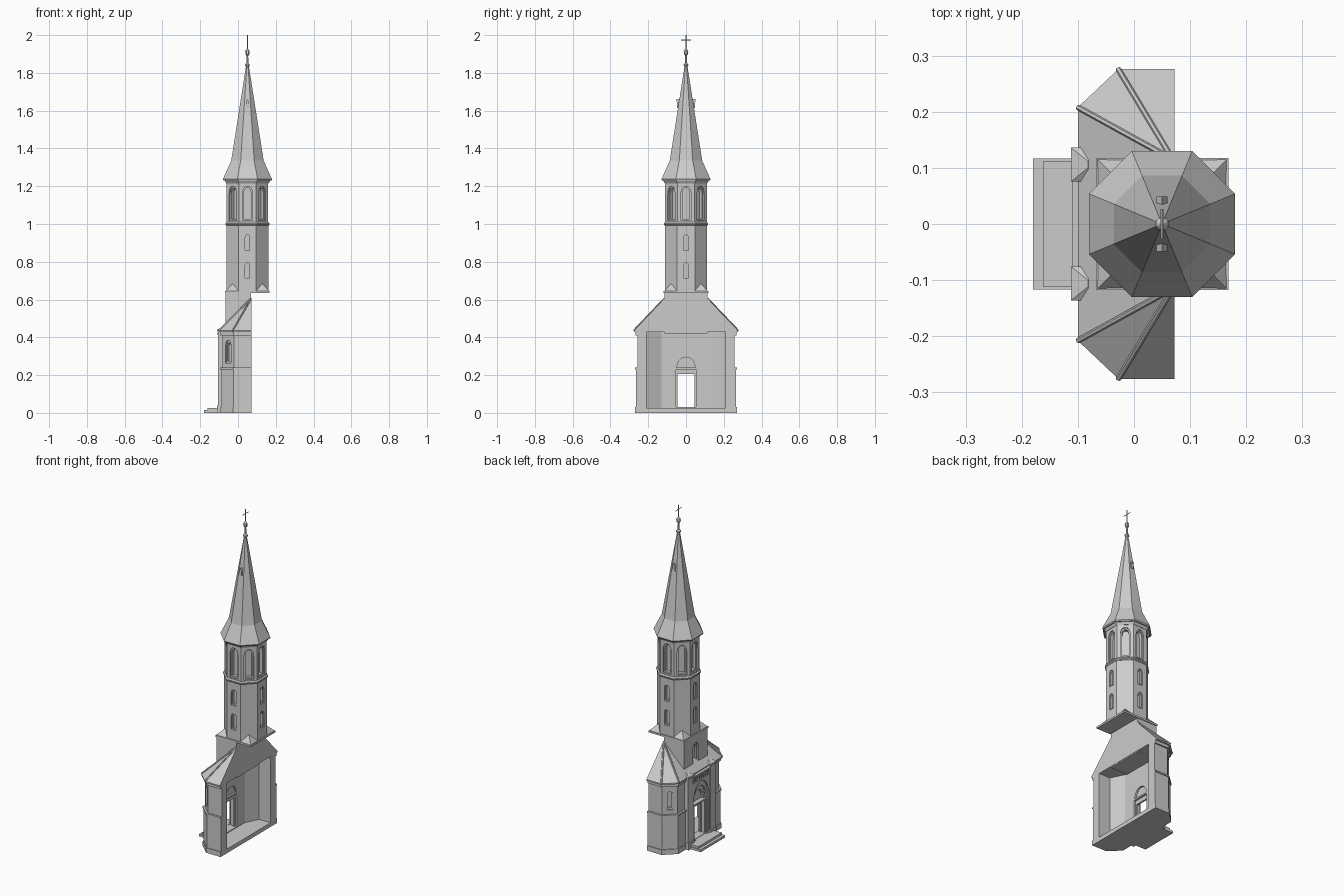
import bpy, bmesh, math
from mathutils import Vector

if "Cube" in bpy.data.objects:
    bpy.data.objects.remove(bpy.data.objects["Cube"], do_unlink=True)

stone = bpy.data.materials.new("stone_grey")
stone.use_nodes = True
GREY = (0.6, 0.6, 0.59, 1)
stone.diffuse_color = GREY
stone.node_tree.nodes["Principled BSDF"].inputs["Base Color"].default_value = GREY

CX = 0.05  # tower axis
TOWER = Vector((CX, 0, 0))


def finish(name, bm):
    bmesh.ops.recalc_face_normals(bm, faces=bm.faces)
    mesh = bpy.data.meshes.new(name)
    bm.to_mesh(mesh)
    bm.free()
    mesh.materials.append(stone)
    obj = bpy.data.objects.new(name, mesh)
    bpy.context.collection.objects.link(obj)
    return obj


def skin(bm, rings):
    """Bridge equal rings of points and cap both ends."""
    rows = [[bm.verts.new(p) for p in ring] for ring in rings]
    n = len(rows[0])
    for a, b in zip(rows, rows[1:]):
        for i in range(n):
            j = (i + 1) % n
            bm.faces.new((a[i], a[j], b[j], b[i]))
    bm.faces.new(rows[0])
    bm.faces.new(rows[-1])


def prism(name, plan, z0, z1):
    bm = bmesh.new()
    skin(bm, [[(x, y, z) for x, y in plan] for z in (z0, z1)])
    return finish(name, bm)


def box(name, x0, x1, y0, y1, z0, z1):
    return prism(name, [(x0, y0), (x1, y0), (x1, y1), (x0, y1)], z0, z1)


def hull(name, points):
    bm = bmesh.new()
    verts = [bm.verts.new(p) for p in points]
    bmesh.ops.convex_hull(bm, input=verts)
    bmesh.ops.dissolve_limit(bm, angle_limit=0.01, verts=bm.verts, edges=bm.edges)
    return finish(name, bm)


def octagon(name, profile):
    """Loft of octagons on the tower axis; profile holds (apothem, z)."""
    bm = bmesh.new()
    k = 1 / math.cos(math.pi / 8)
    skin(bm, [[(CX + r * k * math.cos((i + 0.5) * math.pi / 4),
                r * k * math.sin((i + 0.5) * math.pi / 4), z) for i in range(8)]
              for r, z in profile])
    return finish(name, bm)


def rod(name, p, q, r, sides=6):
    p, q = Vector(p), Vector(q)
    turn = (q - p).to_track_quat('Z', 'Y')
    circle = [turn @ Vector((r * math.cos(t), r * math.sin(t), 0))
              for t in (math.tau * i / sides for i in range(sides))]
    bm = bmesh.new()
    skin(bm, [[e + c for c in circle] for e in (p, q)])
    return finish(name, bm)


def lancet(bm, centre, angle, near, far, w, z0, z1, u0=0, arch=True):
    """Pointed-arch block facing the given angle."""
    n = Vector((math.cos(angle), math.sin(angle), 0))
    t = Vector((-n.y, n.x, 0))
    h = w / 2
    outline = [(-h, z0), (h, z0)]
    if arch:
        rise = min(w * 0.85, (z1 - z0) * 0.6)
        half = [(h * math.cos(a) ** 0.8, z1 - rise + rise * math.sin(a))
                for a in (i * math.pi / 10 for i in range(5))]
        outline += half + [(0, z1)] + [(-u, z) for u, z in reversed(half)]
    else:
        outline += [(h, z1), (-h, z1)]
    skin(bm, [[centre + n * d + t * (u + u0) + Vector((0, 0, z)) for u, z in outline]
              for d in (near, far)])


def cut(obj, specs):
    """Carve lancet recesses out of an object."""
    bm = bmesh.new()
    for s in specs:
        lancet(bm, *s)
    tool = finish("cutter", bm)
    tool.hide_render = True
    mod = obj.modifiers.new("cut", 'BOOLEAN')
    mod.operation = 'DIFFERENCE'
    mod.solver = 'EXACT'
    mod.object = tool
    deps = bpy.context.evaluated_depsgraph_get()
    mesh = bpy.data.meshes.new_from_object(obj.evaluated_get(deps))
    obj.modifiers.clear()
    obj.data = mesh
    bpy.data.objects.remove(tool, do_unlink=True)


# Vestibule: half-octagon walls, open at the back
BACK = 0.072


def outer(o):
    side = [(BACK, 0.256 + o), (-0.02 - 0.4 * o, 0.256 + o), (-0.08 - o, 0.2 + 0.4 * o)]
    return [(x, -y) for x, y in side] + side[::-1]


inner_side = [(BACK, 0.21), (-0.005, 0.21), (-0.045, 0.13)]
INNER = inner_side + [(x, -y) for x, y in reversed(inner_side)]


def shell(name, o, z0, z1):
    return prism(name, outer(o) + INNER, z0, z1)


lower = shell("lower_wall", 0.008, 0, 0.232)
upper = shell("upper_wall", 0.002, 0.232, 0.42)
shell("plinth_band", 0.013, 0, 0.03)
shell("string_course", 0.014, 0.23, 0.239)
shell("eaves_cornice", 0.012, 0.41, 0.43)
prism("floor", outer(0), 0, 0.025)

# Lancet windows in the slanted walls
slant = math.atan2(0.06, -0.056)
for s in (1, -1):
    mid = Vector((-0.052, s * 0.23, 0))
    cut(upper, [(mid, s * slant, -0.008, 0.03, 0.038, 0.265, 0.385)])
    cut(upper, [(mid, s * slant, -0.02, 0.03, 0.024, 0.275, 0.372)])

# Portal with nested arches
porch = box("portal_front", -0.102, -0.07, -0.085, 0.085, 0, 0.42)
O = Vector((0, 0, 0))
W = math.pi
cut(porch, [(O, W, 0.092, 0.13, 0.15, 0.03, 0.365)])
cut(porch, [(O, W, 0.08, 0.13, 0.125, 0.03, 0.335)])
doorway = (O, W, 0, 0.2, 0.09, 0.026, 0.205, 0, False)
arch = (O, W, 0.066, 0.2, 0.104, 0.027, 0.308)
cut(porch, [arch])
cut(porch, [(O, W, 0.095, 0.13, 0.013, 0.378, 0.405, (i - 3.5) * 0.02) for i in range(8)])
for wall in (lower, upper):
    cut(wall, [arch])
    cut(wall, [(O, W, 0.03, 0.056, 0.108, 0.026, 0.295)])
cut(lower, [doorway])

# Portal piers, capped with hipped stones
for s, side in ((1, "left"), (-1, "right")):
    y0, y1 = sorted((s * 0.082, s * 0.13))
    box(side + "_pier", -0.106, -0.07, y0, y1, 0, 0.43)
    box(side + "_pier_base", -0.112, -0.07, y0 - 0.005, y1 + 0.005, 0, 0.04)
    box(side + "_pier_cap", -0.112, -0.066, y0 - 0.006, y1 + 0.006, 0.43, 0.44)
    hull(side + "_pier_hip",
         [(x, y, 0.44) for x in (-0.112, -0.066) for y in (y0 - 0.006, y1 + 0.006)]
         + [(-0.082, y, 0.455) for y in (y0 + 0.018, y1 - 0.018)])
    rod(side + "_portal_column", (-0.096, s * 0.068, 0.025), (-0.096, s * 0.068, 0.24), 0.006, 8)
hull("portal_canopy", [(x, y, z) for y in (-0.082, 0.082)
                       for x, z in ((-0.11, 0.415), (-0.11, 0.424), (-0.06, 0.415), (-0.06, 0.45))])

# Entrance steps
box("bottom_step", -0.18, -0.08, -0.117, 0.117, 0, 0.014)
box("top_step", -0.162, -0.08, -0.112, 0.112, 0.014, 0.027)

# Hipped roof and its ridge rolls
eaves = outer(0.02)
hull("vestibule_roof", [(x, y, z) for x, y in eaves for z in (0.427, 0.435)]
     + [(BACK, s * 0.115, 0.605) for s in (1, -1)])
for i, (x, y) in enumerate(eaves):
    if x < BACK:
        apex = (BACK - 0.003, math.copysign(0.115, y), 0.605)
        rod("hip_roll_%d" % i, (x, y, 0.436), apex, 0.005)

# Square tower stage
base = box("square_stage", -0.065, BACK - 0.002, -0.113, 0.113, 0.42, 0.636)
cut(base, [(O, W, 0.055, 0.1, 0.052, 0.462, 0.59)])
cut(base, [(O, W, 0.045, 0.1, 0.034, 0.47, 0.577)])
box("square_ledge", CX - 0.118, CX + 0.118, -0.118, 0.118, 0.634, 0.645)
for i, (sx, sy) in enumerate([(1, 1), (-1, 1), (-1, -1), (1, -1)]):
    hull("corner_broach_%d" % i, [(CX + sx * a, sy * b, z) for a, b, z in (
        (0.115, 0.115, 0.645), (0.113, 0.045, 0.645), (0.045, 0.113, 0.645),
        (0.04, 0.04, 0.645), (0.079, 0.079, 0.685))])

# Octagonal shaft with two windows on each main face
shaft = octagon("tower_shaft", [(0.112, 0.64), (0.112, 1.0)])
for w, depth, rim in ((0.034, 0.106, 0), (0.024, 0.094, 0.008)):
    cut(shaft, [(TOWER, k * math.pi / 2, depth, 0.13, w, z + rim, z + 0.1 - rim)
                for k in range(4) for z in (0.705, 0.852)])
octagon("belfry_ledge", [(0.113, 0.992), (0.117, 0.997), (0.117, 1.003), (0.111, 1.01)])

# Belfry with tall lancets on all eight faces
belfry = octagon("belfry", [(0.11, 1.0), (0.11, 1.23)])
for w, depth, rim in ((0.054, 0.102, 0), (0.038, 0.082, 0.009)):
    cut(belfry, [(TOWER, k * math.pi / 4, depth, 0.125, w, 1.018 + rim, 1.2 - rim)
                 for k in range(8)])

# Spire with flared eaves
octagon("belfry_cornice", [(0.112, 1.215), (0.12, 1.228), (0.12, 1.235)])
octagon("spire", [(0.127, 1.23), (0.13, 1.237), (0.126, 1.246), (0.086, 1.335), (0.007, 1.84)])
for s, side in ((1, "back"), (-1, "front")):
    y0, y1 = sorted((s * 0.025, s * 0.047))
    box(side + "_spire_hatch", CX - 0.008, CX + 0.008, y0, y1, 1.615, 1.645)
    hull(side + "_hatch_roof", [(CX + a, y, z) for y in (y0 - 0.002, y1 + 0.002)
                                for a, z in ((-0.01, 1.645), (0.01, 1.645), (0, 1.662))])

# Finial and cross
octagon("finial", [(0.007, 1.83), (0.012, 1.838), (0.012, 1.845), (0.005, 1.853), (0.004, 1.89),
                   (0.011, 1.9), (0.012, 1.912), (0.009, 1.92), (0.003, 1.927)])
rod("cross_post", (CX, 0, 1.92), (CX, 0, 2.0), 0.0025, 4)
rod("cross_arm", (CX, -0.027, 1.974), (CX, 0.027, 1.974), 0.0025, 4)
